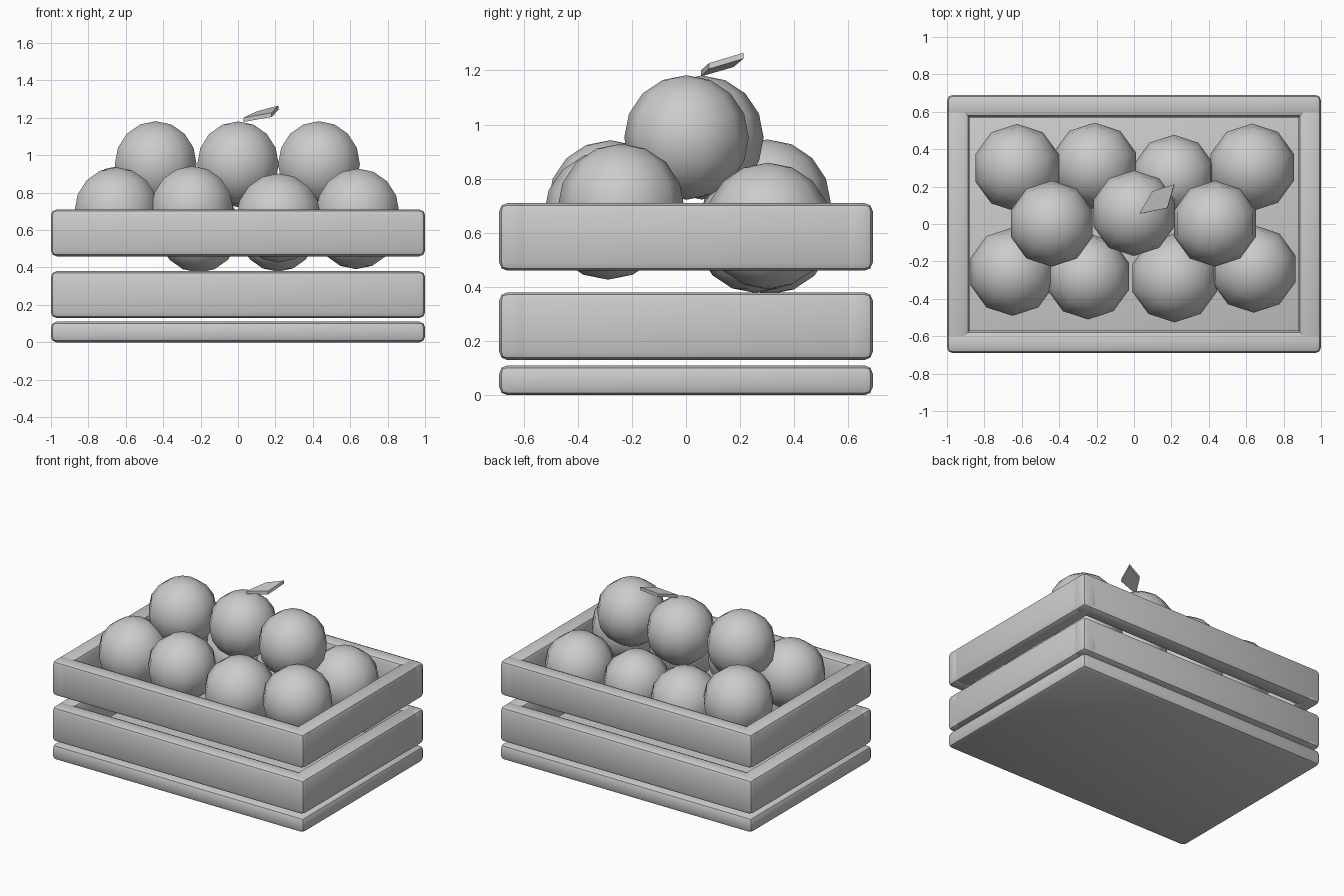
import bpy, bmesh, math
from mathutils import Vector

if "Cube" in bpy.data.objects:
    bpy.data.objects.remove(bpy.data.objects["Cube"])

grey = bpy.data.materials.new("plain grey")
grey.diffuse_color = (0.6, 0.6, 0.6, 1)
grey.use_nodes = True
grey.node_tree.nodes["Principled BSDF"].inputs["Base Color"].default_value = grey.diffuse_color


def finish(name, bm, angle=None):
    """Turn a bmesh into a coloured object, optionally smooth by angle."""
    me = bpy.data.meshes.new(name)
    bmesh.ops.recalc_face_normals(bm, faces=bm.faces)
    bm.to_mesh(me)
    bm.free()
    ob = bpy.data.objects.new(name, me)
    bpy.context.collection.objects.link(ob)
    me.materials.append(grey)
    if angle:
        bpy.ops.object.select_all(action='DESELECT')
        ob.select_set(True)
        bpy.context.view_layer.objects.active = ob
        bpy.ops.object.shade_smooth_by_angle(angle=math.radians(angle))
    return ob


def board(name, size, centre, bevel=0.03):
    """Wooden board with softly rounded edges."""
    bm = bmesh.new()
    bmesh.ops.create_cube(bm, size=1)
    for v in bm.verts:
        v.co = Vector([c * s for c, s in zip(v.co, size)]) + Vector(centre)
    bmesh.ops.bevel(bm, geom=bm.edges[:], offset=bevel, segments=2,
                    profile=0.5, affect='EDGES')
    return finish(name, bm, 40)


def fruit(name, x, y, z, r):
    """Low-poly ball with ten sides and eight rings."""
    bm = bmesh.new()
    bmesh.ops.create_uvsphere(bm, u_segments=10, v_segments=8, radius=r)
    bmesh.ops.translate(bm, verts=bm.verts, vec=(x, y, z))
    return finish(name, bm, 60)


# Crate: floor slab and two rings of side boards
W, D, T = 2.0, 1.38, 0.12
board("crate_floor", (W, D, 0.11), (0, 0, 0.055))
for level, z in (("lower", 0.255), ("upper", 0.585)):
    for side, s in (("front", -1), ("back", 1)):
        board(f"{level}_{side}_board", (W, T, 0.25), (0, s * (D - T) / 2, z))
    for side, s in (("left", -1), ("right", 1)):
        board(f"{level}_{side}_board", (T, D, 0.25), (s * (W - T) / 2, 0, z))

# Fruit: back row, front row and the three on top (x, y, z, radius)
fruits = [
    (-0.625, 0.30, 0.71, 0.235), (-0.21, 0.31, 0.605, 0.232),
    (0.213, 0.255, 0.60, 0.222), (0.632, 0.303, 0.625, 0.234),
    (-0.65, -0.255, 0.70, 0.236), (-0.245, -0.28, 0.712, 0.23),
    (0.217, -0.288, 0.665, 0.238), (0.64, -0.24, 0.695, 0.234),
    (-0.44, 0.002, 0.952, 0.23), (0.0, 0.058, 0.952, 0.229),
    (0.433, 0.002, 0.952, 0.23),
]
for i, f in enumerate(fruits, 1):
    fruit(f"fruit_{i}", *f)

# Leaf: thin tilted diamond above the middle fruit
bm = bmesh.new()
corners = [(0.03, 0.055, 1.178), (0.18, 0.085, 1.205),
           (0.217, 0.212, 1.243), (0.10, 0.175, 1.212)]
face = bm.faces.new([bm.verts.new(c) for c in corners])
top = bmesh.ops.extrude_face_region(bm, geom=[face])["geom"]
bmesh.ops.translate(bm, vec=(-0.002, 0, 0.022),
                    verts=[g for g in top if isinstance(g, bmesh.types.BMVert)])
finish("leaf", bm)
